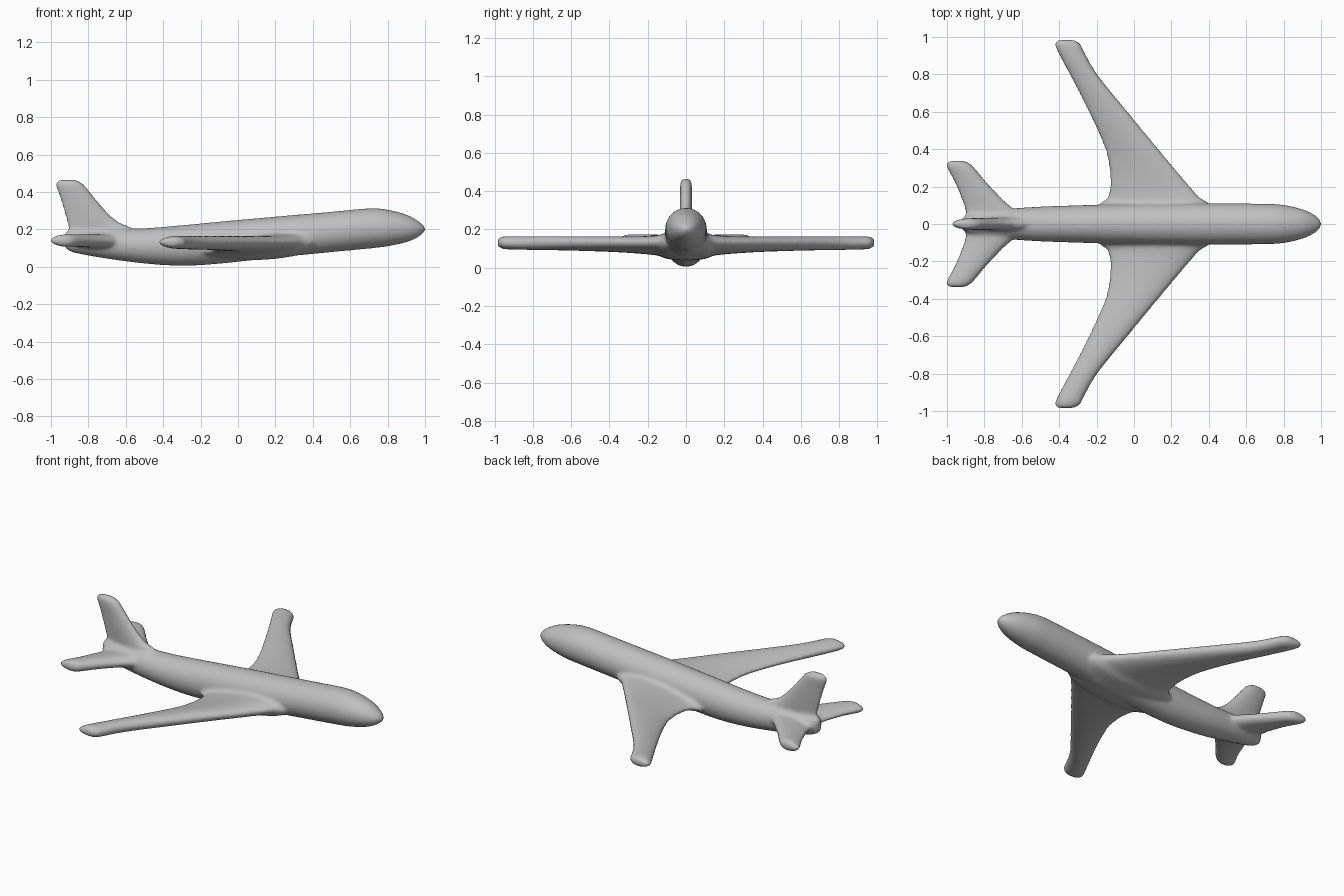
import bpy, bmesh, math
from mathutils import Vector

if "Cube" in bpy.data.objects:
    bpy.data.objects.remove(bpy.data.objects["Cube"])

SIDES = 32


def smooth_rows(rows, steps=4):
    """Catmull-Rom interpolation of the rows of station values."""
    out = []
    for i in range(len(rows) - 1):
        p = [rows[max(i - 1, 0)], rows[i], rows[i + 1], rows[min(i + 2, len(rows) - 1)]]
        for k in range(steps):
            t = k / steps
            out.append([0.5 * (2 * b + (c - a) * t + (2 * a - 5 * b + 4 * c - d) * t * t
                               + (3 * b - a - 3 * c + d) * t ** 3)
                        for a, b, c, d in zip(*p)])
    return out + [rows[-1]]


def loft(bm, rings):
    """Closed skin through a list of equal-length rings."""
    loops = [[bm.verts.new(p) for p in ring] for ring in rings]
    faces = []
    for a, b in zip(loops, loops[1:]):
        for i in range(SIDES):
            j = (i + 1) % SIDES
            faces.append(bm.faces.new((a[i], a[j], b[j], b[i])))
    faces.append(bm.faces.new(loops[0]))
    faces.append(bm.faces.new(loops[-1]))
    bmesh.ops.recalc_face_normals(bm, faces=faces)


ANGLES = [2 * math.pi * i / SIDES for i in range(SIDES)]


def foil(lead, trail, half):
    """Rounded section: (chord position, thickness offset) pairs."""
    mid, r = (lead + trail) / 2, (lead - trail) / 2
    return [(mid + r * math.cos(t), half * math.sin(t) * (1 + 0.2 * math.cos(t)),
             math.cos(t)) for t in ANGLES]


def surface(bm, rows):
    """Left and right lifting surface; rows: y, lead x, trail x, z, half thickness, tilt."""
    right = smooth_rows(rows)
    both = [[-r[0]] + list(r[1:]) for r in reversed(right[1:])] + right
    loft(bm, [[Vector((x, y, z + dz + tilt * c)) for x, dz, c in foil(lead, trail, half)]
              for y, lead, trail, z, half, tilt in both])


bm = bmesh.new()

# Fuselage: x, bottom z, top z, half width
body = [(-0.925, 0.10, 0.18, 0.02), (-0.90, 0.083, 0.195, 0.042), (-0.85, 0.069, 0.20, 0.06),
        (-0.70, 0.043, 0.203, 0.079), (-0.50, 0.017, 0.206, 0.093), (-0.30, 0.005, 0.222, 0.100),
        (-0.10, 0.016, 0.241, 0.106), (0.20, 0.048, 0.268, 0.110), (0.50, 0.078, 0.294, 0.110),
        (0.70, 0.097, 0.312, 0.108), (0.80, 0.109, 0.305, 0.102), (0.90, 0.131, 0.279, 0.079),
        (0.96, 0.157, 0.247, 0.052), (0.99, 0.179, 0.223, 0.026), (1.003, 0.194, 0.206, 0.008)]
loft(bm, [[Vector((x, w * math.cos(t), (lo + hi) / 2 + (hi - lo) / 2 * math.sin(t)))
           for t in ANGLES] for x, lo, hi, w in smooth_rows(body)])

# Main wings
surface(bm, [(0, 0.44, -0.22, 0.10, 0.065, 0.028), (0.10, 0.41, -0.19, 0.108, 0.060, 0.025),
             (0.14, 0.355, -0.145, 0.113, 0.050, 0.022), (0.20, 0.30, -0.132, 0.115, 0.044, 0.018),
             (0.30, 0.215, -0.134, 0.118, 0.040, 0.014), (0.42, 0.115, -0.162, 0.122, 0.038, 0.011),
             (0.62, -0.05, -0.253, 0.126, 0.036, 0.006), (0.80, -0.196, -0.345, 0.128, 0.035, 0.003),
             (0.92, -0.265, -0.409, 0.130, 0.034, 0), (0.96, -0.285, -0.424, 0.131, 0.031, 0),
             (0.984, -0.32, -0.415, 0.132, 0.018, 0)])

# Tailplane
surface(bm, [(0, -0.58, -0.90, 0.135, 0.040, 0), (0.08, -0.645, -0.905, 0.136, 0.037, 0),
             (0.13, -0.70, -0.922, 0.138, 0.034, 0), (0.22, -0.785, -0.958, 0.140, 0.033, 0),
             (0.30, -0.853, -1.0, 0.140, 0.033, 0), (0.325, -0.88, -1.003, 0.140, 0.029, 0),
             (0.338, -0.91, -0.99, 0.140, 0.016, 0)])

# Fin: z, lead x, trail x, half thickness
fin = [(0.13, -0.50, -0.90, 0.034), (0.205, -0.565, -0.91, 0.034), (0.24, -0.64, -0.915, 0.033),
       (0.30, -0.707, -0.932, 0.032), (0.38, -0.775, -0.956, 0.031), (0.43, -0.815, -0.974, 0.030),
       (0.452, -0.84, -0.972, 0.026), (0.465, -0.87, -0.955, 0.014)]
loft(bm, [[Vector((x, dy, z)) for x, dy, c in foil(lead, trail, half)]
          for z, lead, trail, half in smooth_rows(fin)])

mesh = bpy.data.meshes.new("airplane")
bm.to_mesh(mesh)
bm.free()
plane = bpy.data.objects.new("airplane", mesh)
bpy.context.collection.objects.link(plane)

grey = bpy.data.materials.new("plain grey")
grey.diffuse_color = (0.52, 0.52, 0.52, 1)
grey.use_nodes = True
grey.node_tree.nodes["Principled BSDF"].inputs["Base Color"].default_value = grey.diffuse_color
mesh.materials.append(grey)

# Fuse the parts into one soft skin with blended joints
remesh = plane.modifiers.new("fuse", 'REMESH')
remesh.mode = 'VOXEL'
remesh.voxel_size = 0.011
remesh.use_smooth_shade = True
soften = plane.modifiers.new("soften", 'SMOOTH')
soften.factor = 0.5
soften.iterations = 5
